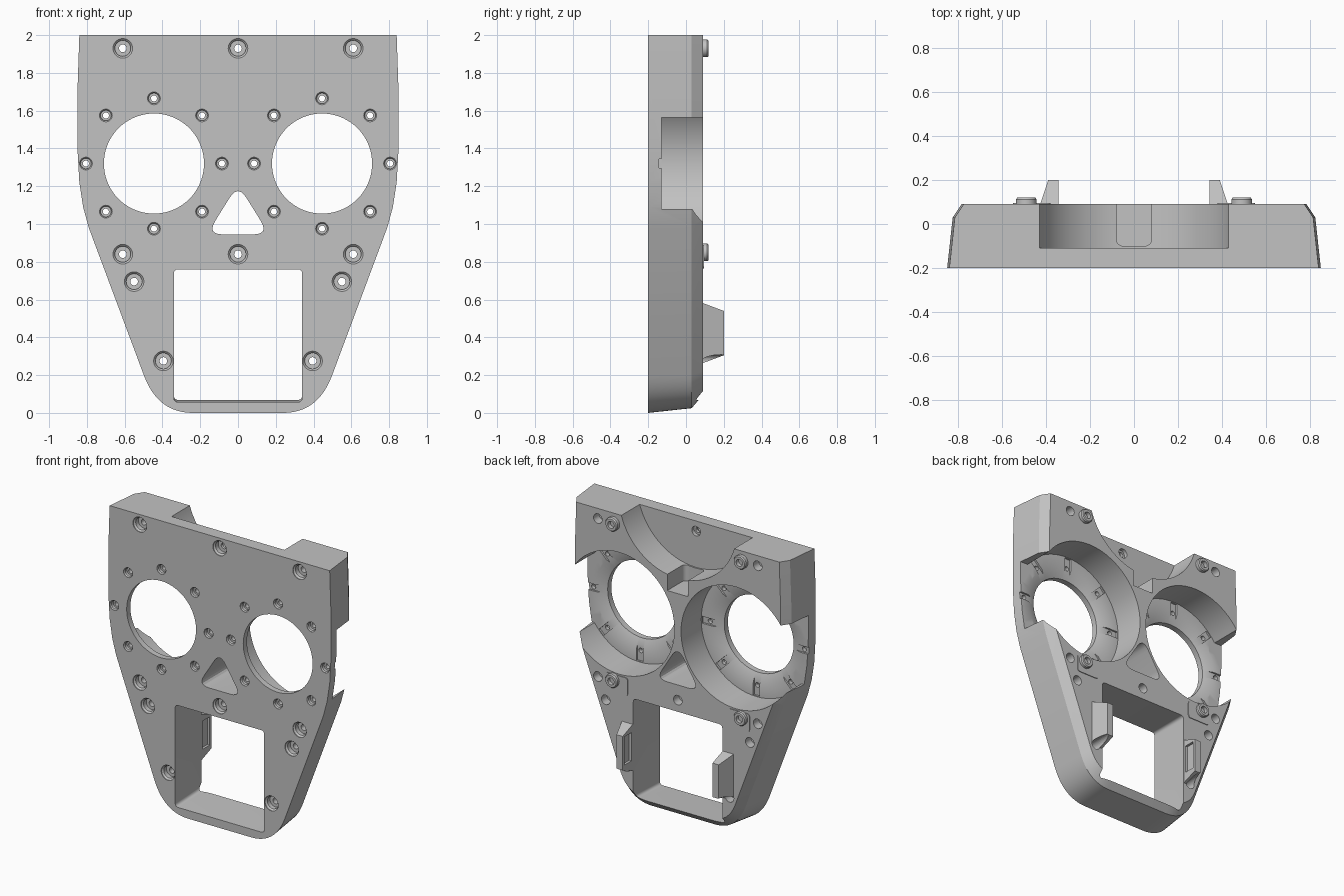
import bpy, bmesh, math
from mathutils import Vector

cube = bpy.data.objects.get("Cube")
if cube:
    bpy.data.objects.remove(cube, do_unlink=True)

GREY = (0.54, 0.54, 0.54, 1)
mat = bpy.data.materials.new("plain grey")
mat.use_nodes = True
mat.diffuse_color = GREY
mat.node_tree.nodes["Principled BSDF"].inputs["Base Color"].default_value = GREY


def loft(bm, rings):
    """Skin matching rings of points and cap both ends."""
    loops = [[bm.verts.new(p) for p in ring] for ring in rings]
    n = len(loops[0])
    for a, b in zip(loops, loops[1:]):
        for i in range(n):
            j = (i + 1) % n
            bm.faces.new((a[i], a[j], b[j], b[i]))
    bm.faces.new(loops[0][::-1])
    bm.faces.new(loops[-1])


def turned(bm, x, z, profile, n=24):
    """Solid turned about a y-direction axis; profile is (radius, y)."""
    loft(bm, [[(x + r * math.cos(math.tau * i / n), y, z + r * math.sin(math.tau * i / n))
               for i in range(n)] for r, y in profile])


def prism(bm, pts, y0, y1):
    loft(bm, [[(x, y, z) for x, z in pts] for y in (y0, y1)])


def rounded(corners, radius, n=6):
    """Round the corners of a convex polygon with quadratic arcs."""
    out = []
    for i, c in enumerate(corners):
        c = Vector(c)
        to_prev = (Vector(corners[i - 1]) - c).normalized() * radius
        to_next = (Vector(corners[(i + 1) % len(corners)]) - c).normalized() * radius
        for k in range(n + 1):
            t = k / n
            out.append(tuple(c + to_prev * (1 - t) ** 2 + to_next * t ** 2))
    return out


def rect(x0, x1, z0, z1):
    return [(x0, z0), (x1, z0), (x1, z1), (x0, z1)]


def make(name, bm):
    bmesh.ops.recalc_face_normals(bm, faces=bm.faces)
    me = bpy.data.meshes.new(name)
    bm.to_mesh(me)
    bm.free()
    me.materials.append(mat)
    ob = bpy.data.objects.new(name, me)
    bpy.context.collection.objects.link(ob)
    return ob


def cut(ob, bm):
    """Subtract a set of separate solids and bake the result."""
    tool = make("cutter", bm)
    tool.hide_render = True
    mod = ob.modifiers.new("cut", 'BOOLEAN')
    mod.operation, mod.solver, mod.object = 'DIFFERENCE', 'EXACT', tool
    deps = bpy.context.evaluated_depsgraph_get()
    me = bpy.data.meshes.new_from_object(ob.evaluated_get(deps))
    ob.modifiers.clear()
    ob.data = me
    bpy.data.objects.remove(tool, do_unlink=True)


def smooth(ob):
    bpy.ops.object.select_all(action='DESELECT')
    ob.select_set(True)
    bpy.context.view_layer.objects.active = ob
    bpy.ops.object.shade_smooth_by_angle(angle=math.radians(25))


# Tapered face plate with a chamfered back edge, deeper along the chin
half = [(0.84, 2), (0.85, 1.7), (0.85, 1.4), (0.84, 1.22), (0.82, 1.09), (0.79, 0.98)]
p0, p1, p2 = Vector((0.495, 0.19)), Vector((0.42, 0)), Vector((0.24, 0))
for k in range(13):
    t = k / 12
    half.append(tuple(p0 * (1 - t) ** 2 + p1 * 2 * t * (1 - t) + p2 * t * t))


def outline(inset, rise, y):
    side = []
    for i, p in enumerate(half):
        a = Vector(half[max(i - 1, 0)])
        b = Vector(half[i + 1]) if i + 1 < len(half) else Vector((-p[0], p[1]))
        d = (b - a).normalized()
        side.append((p[0] + d.y * inset, y, 2 if i == 0 else p[1] - d.x * rise))
    return side + [(-x, yy, z) for x, yy, z in reversed(side)]


bm = bmesh.new()
loft(bm, [outline(0, 0, -0.2), outline(0.025, 0.025, 0.03), outline(0.065, 0.095, 0.09)])
plate = make("face_plate", bm)

EYE_X, EYE_Z = 0.445, 1.32
SIDES = (-1, 1)

# Eye pockets with a conical seat
bm = bmesh.new()
for s in SIDES:
    turned(bm, s * EYE_X, EYE_Z, [(0.265, -0.3), (0.265, -0.16), (0.335, -0.13),
                                  (0.42, -0.13), (0.42, 0.3)], 72)
cut(plate, bm)

# Straight openings from the pockets out through the sides
bm = bmesh.new()
for s in SIDES:
    prism(bm, [(s * x, z) for x, z in rect(0.74, 1, 1.08, 1.565)], -0.13, 0.3)
cut(plate, bm)

# Round scoop at the top of the back
bm = bmesh.new()
turned(bm, 0, 2.13, [(0.45, -0.11), (0.45, 0.3)], 72)
cut(plate, bm)

# Notch below the scoop
bm = bmesh.new()
notch = rounded(rect(-0.08, 0.08, -0.1, 0.3), 0.035)
loft(bm, [[(x, y, z) for x, y in notch] for z in (1.575, 1.78)])
cut(plate, bm)

# Mouth window with a sloping sill, and nose opening
bm = bmesh.new()
loft(bm, [[(x, y, z) for x, z in rounded(rect(-0.34, 0.34, sill, 0.76), 0.025)]
          for y, sill in ((-0.3, 0.052), (0.3, 0.08))])
prism(bm, rounded([(-0.165, 0.945), (0.165, 0.945), (0.0, 1.21)], 0.085), -0.3, 0.3)
cut(plate, bm)

# Radial grooves and small screw holes around each eye
grooves, holes = bmesh.new(), bmesh.new()
for s in SIDES:
    for k in range(8):
        a = k * math.tau / 8
        u, v = Vector((math.cos(a), math.sin(a))), Vector((-math.sin(a), math.cos(a)))
        c = Vector((s * EYE_X, EYE_Z))
        pts = [c + u * r + v * w for r, w in ((0.29, -0.024), (0.415, -0.024),
                                              (0.415, 0.024), (0.29, 0.024))]
        prism(grooves, pts, -0.143, -0.1)
        h = c + u * (0.345 if k in (2, 6) else 0.36)
        turned(holes, h.x, h.y, [(0.034, -0.3), (0.034, -0.197), (0.028, -0.19),
                                 (0.028, -0.17), (0.016, -0.17), (0.016, -0.1)])
cut(plate, grooves)
cut(plate, holes)

# Counterbored mounting holes
bm = bmesh.new()
spots = [(0, 1.93), (0, 0.84)]
for s in SIDES:
    spots += [(s * x, z) for x, z in ((0.61, 1.93), (0.61, 0.84), (0.55, 0.695), (0.395, 0.275))]
for x, z in spots:
    back = -0.135 if z > 1.9 and x == 0 else 0.03
    turned(bm, x, z, [(0.052, -0.3), (0.052, -0.195), (0.042, -0.185), (0.042, -0.155),
                      (0.02, -0.155), (0.02, back), (0.033, back), (0.033, 0.2)])
cut(plate, bm)
smooth(plate)

for s, side in ((1, "left"), (-1, "right")):
    # Raised screw bosses on the back
    for z, level in ((1.93, "upper"), (0.85, "lower")):
        bm = bmesh.new()
        turned(bm, s * 0.49, z, [(0.047, 0.08), (0.047, 0.112), (0.041, 0.12),
                                 (0.024, 0.12), (0.024, 0.092)])
        smooth(make(f"{side}_{level}_boss", bm))

    # Thin pad under the lower boss
    bm = bmesh.new()
    pad = rounded(rect(0.38, 0.55, 0.765, 0.89), 0.02)
    prism(bm, [(s * x, z) for x, z in pad], 0.085, 0.095)
    make(f"{side}_pad", bm)

    # Tapered bracket beside the mouth, recessed inside and relieved for its screw
    bm = bmesh.new()
    loft(bm, [[(s * x, y, z) for x, z in r] for y, r in (
        (0.08, rect(0.343, 0.43, 0.26, 0.585)), (0.2, rect(0.343, 0.39, 0.305, 0.54)))])
    bracket = make(f"{side}_bracket", bm)
    bm = bmesh.new()
    prism(bm, [(s * x, z) for x, z in rect(0.3, 0.36, 0.335, 0.53)], 0.105, 0.18)
    turned(bm, s * 0.395, 0.275, [(0.033, 0), (0.033, 0.3)])
    cut(bracket, bm)
